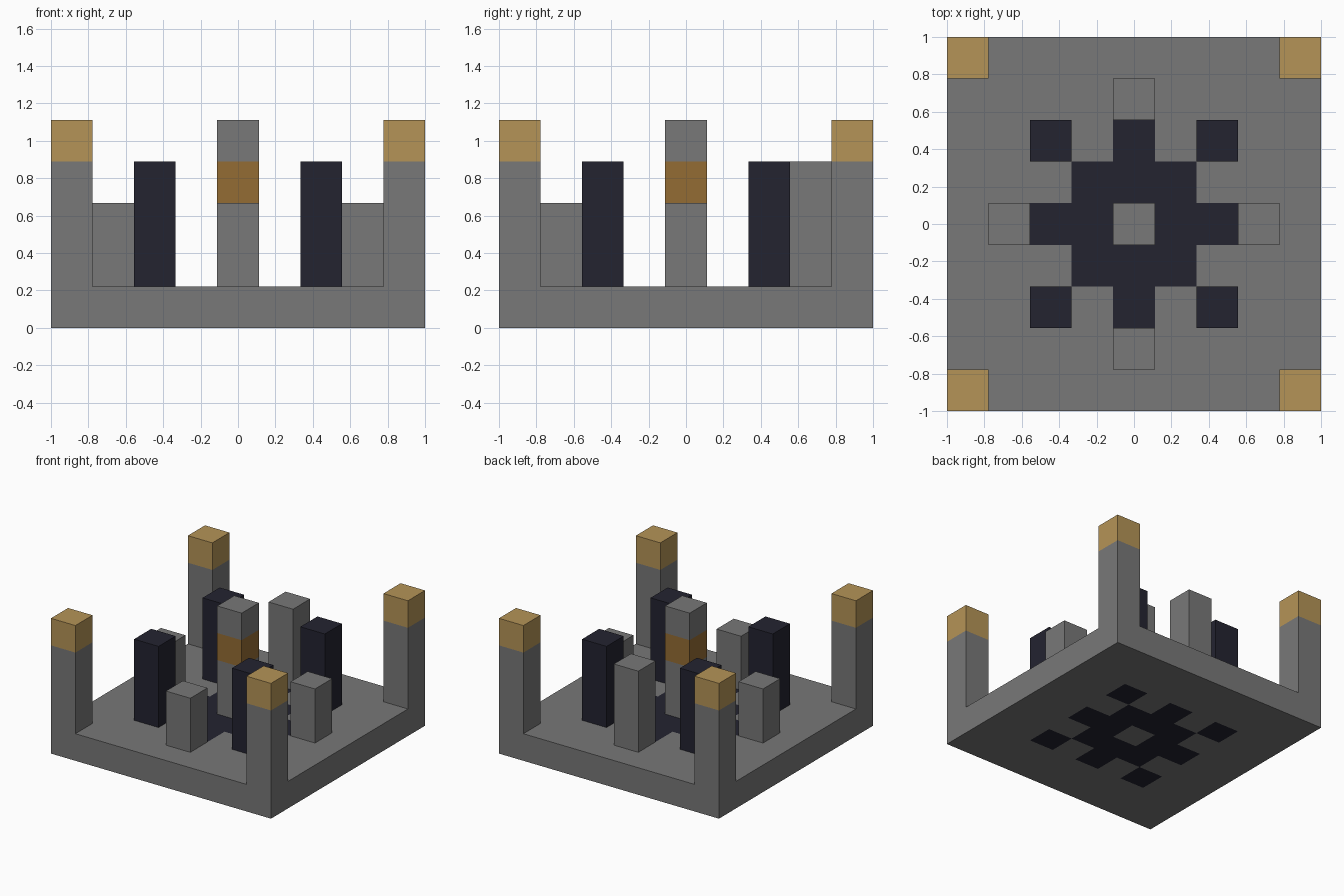
import bpy
import bmesh
from mathutils import Matrix, Vector

U = 2 / 9  # edge of one block; the whole model sits on a 9 x 9 block grid

default = bpy.data.objects.get("Cube")
if default:
    bpy.data.objects.remove(default, do_unlink=True)


def linear(c):
    c /= 255
    return c / 12.92 if c <= 0.04045 else ((c + 0.055) / 1.055) ** 2.4


def make_material(name, *rgb):
    color = (*[linear(c) for c in rgb], 1)
    mat = bpy.data.materials.new(name)
    mat.use_nodes = True
    mat.diffuse_color = color
    bsdf = mat.node_tree.nodes["Principled BSDF"]
    bsdf.inputs["Base Color"].default_value = color
    bsdf.inputs["Roughness"].default_value = 0.9
    return mat


stone = make_material("stone grey", 120, 120, 120)
dark = make_material("dark stone", 35, 35, 48)
sand = make_material("sand gold", 181, 148, 87)
bronze = make_material("bronze brown", 148, 108, 52)


def block(name, low, high, materials, cuts=(), rule=None):
    """Box between two grid corners, cut along (axis, position) planes;
    rule picks the material index from a face centre, all in block units."""
    low, high = Vector(low), Vector(high)
    bm = bmesh.new()
    bmesh.ops.create_cube(bm, size=1)
    bm.transform(Matrix.Translation((low + high) / 2)
                 @ Matrix.Diagonal((*(high - low), 1)))
    for axis, position in cuts:
        normal = Vector((0, 0, 0))
        normal[axis] = 1
        bmesh.ops.bisect_plane(bm, geom=bm.verts[:] + bm.edges[:] + bm.faces[:],
                               plane_co=normal * position, plane_no=normal)
    if rule:
        for face in bm.faces:
            face.material_index = rule(face.calc_center_median())
    bm.transform(Matrix.Scale(U, 4))
    mesh = bpy.data.meshes.new(name)
    bm.to_mesh(mesh)
    bm.free()
    for mat in materials:
        mesh.materials.append(mat)
    obj = bpy.data.objects.new(name, mesh)
    bpy.context.collection.objects.link(obj)
    return obj


def pillar(name, i, j, top, materials, cuts=(), rule=None):
    return block(name, (i - 0.5, j - 0.5, 1), (i + 0.5, j + 0.5, top),
                 materials, [(2, z) for z in cuts], rule)


# Base slab with the dark floor pattern running right through it
def floor_rule(c):
    x, y = abs(round(c.x)), abs(round(c.y))
    ring = max(x, y) == 1
    arm = max(x, y) == 2 and min(x, y) == 0
    corner = x == 2 and y == 2
    return int(ring or arm or corner)


lines = [(axis, k - 0.5) for axis in (0, 1) for k in range(-3, 5)]
block("base_slab", (-4.5, -4.5, 0), (4.5, 4.5, 1), [stone, dark], lines, floor_rule)

# Gold-capped corner towers and the dark inner pillars
for i, side in ((-1, "right"), (1, "left")):
    for j, end in ((-1, "front"), (1, "back")):
        pillar(f"corner_tower_{end}_{side}", 4 * i, 4 * j, 5, [stone, sand],
               [4], lambda c: int(c.z > 4))
        pillar(f"dark_pillar_{end}_{side}", 2 * i, 2 * j, 4, [dark])

# Centre column with a brown band
pillar("centre_column", 0, 0, 5, [stone, bronze], [3, 4],
       lambda c: int(3 < c.z < 4))

# Plain stone posts, the back one taller
for name, i, j, top in (("front", 0, -3, 3), ("right", -3, 0, 3),
                        ("left", 3, 0, 3), ("back", 0, 3, 4)):
    pillar(f"stone_post_{name}", i, j, top, [stone])
